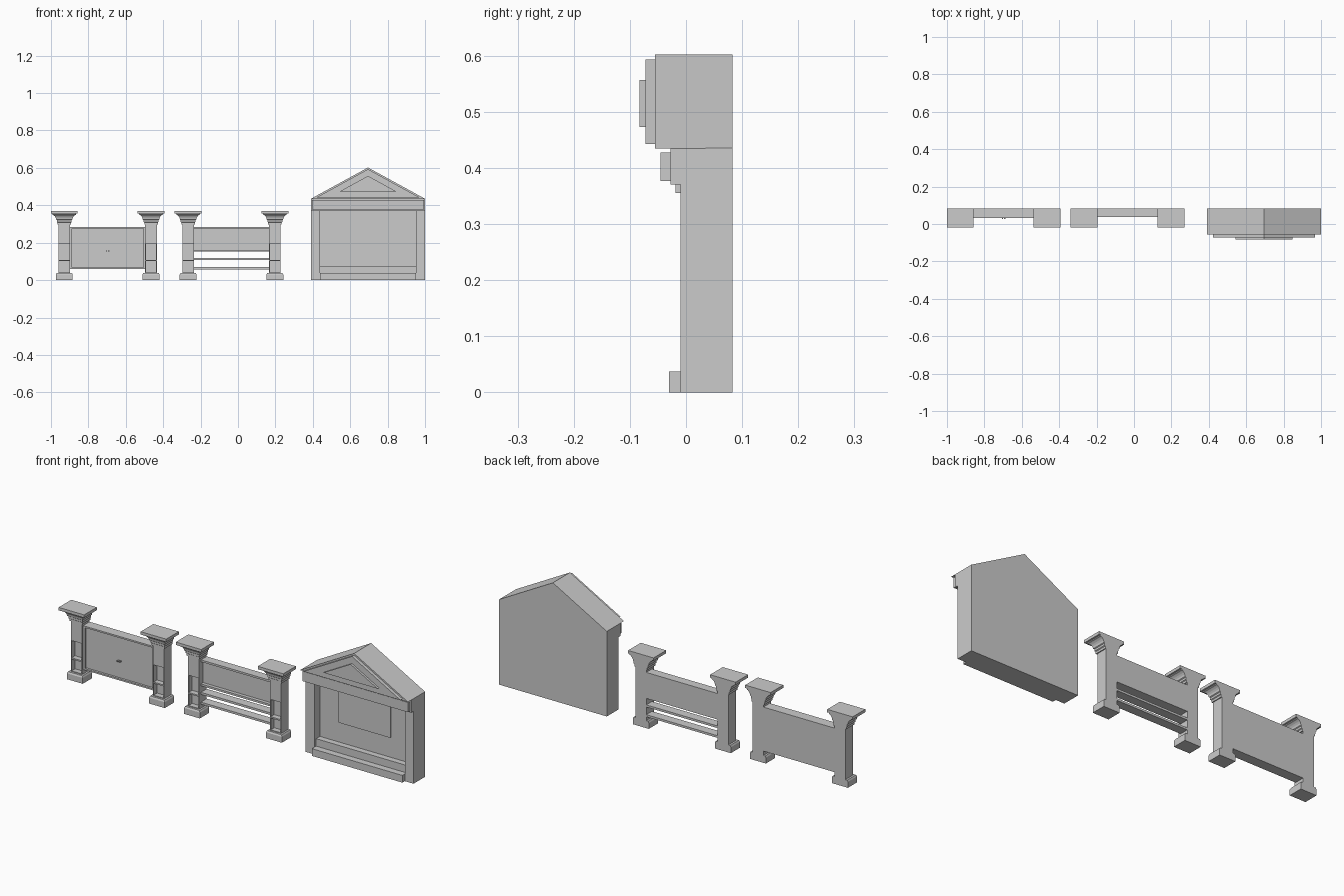
import bpy, bmesh

if "Cube" in bpy.data.objects:
    bpy.data.objects.remove(bpy.data.objects["Cube"])

BACK = 0.083  # every part is flush with this rear plane


def finish(name, bm):
    bmesh.ops.recalc_face_normals(bm, faces=bm.faces)
    mesh = bpy.data.meshes.new(name)
    bm.to_mesh(mesh)
    bm.free()
    obj = bpy.data.objects.new(name, mesh)
    bpy.context.collection.objects.link(obj)
    return obj


def prism(name, outline, y0, y1):
    """Extrude an (x, z) outline from y0 to y1."""
    bm = bmesh.new()
    a = [bm.verts.new((x, y0, z)) for x, z in outline]
    b = [bm.verts.new((x, y1, z)) for x, z in outline]
    bm.faces.new(a)
    bm.faces.new(b[::-1])
    n = len(a)
    for i in range(n):
        j = (i + 1) % n
        bm.faces.new((a[i], b[i], b[j], a[j]))
    return finish(name, bm)


def box(name, x0, x1, y0, y1, z0, z1):
    return prism(name, [(x0, z0), (x1, z0), (x1, z1), (x0, z1)], y0, y1)


# Half-pillar profile: (overhang, height)
PROFILE = [(.014, 0), (.014, .03), (.010, .038), (0, .038), (0, .105), (0, .2),
           (0, .297), (.005, .297), (.005, .308), (.009, .311), (.009, .321),
           (.013, .324), (.015, .334), (.020, .342), (.027, .348),
           (.032, .350), (.032, .355), (.041, .355), (.041, .37)]
NICHE_STEPS = (3, 4)  # profile segments that receive a niche


def pillar(name, cx, half=0.031, front=0.022):
    bm = bmesh.new()
    rings = []
    for o, z in PROFILE:
        w, f = half + o, front - o
        rings.append([bm.verts.new((cx + x, y, z)) for x, y in
                      ((-w, BACK), (-w, f), (w, f), (w, BACK))])
    niches = []
    for k, (lo, hi) in enumerate(zip(rings, rings[1:])):
        for i in range(4):
            j = (i + 1) % 4
            face = bm.faces.new((lo[i], lo[j], hi[j], hi[i]))
            if i == 1 and k in NICHE_STEPS:
                niches.append(face)
    bm.faces.new(rings[0][::-1])
    bm.faces.new(rings[-1])
    bmesh.ops.recalc_face_normals(bm, faces=bm.faces)
    # Two stacked niches; the strip between them reads as a shelf
    bmesh.ops.inset_individual(bm, faces=niches, thickness=0.005, depth=0)
    bmesh.ops.inset_individual(bm, faces=niches, thickness=0, depth=-0.028)
    return finish(name, bm)


# Pillars of both fences
SPAN = 0.232
for label, cx in (("solid_fence", -0.697), ("open_fence", -0.0345)):
    for side, s in (("left", -1), ("right", 1)):
        pillar(f"{label}_{side}_pillar", cx + s * SPAN)

# Solid fence: recessed panel in a thin frame, with a small pair of knobs
c, h = -0.697, SPAN - 0.03
box("solid_panel", c - h, c + h, 0.042, BACK, 0.06, 0.285)
box("solid_top_rail", c - h, c + h, 0.031, 0.042, 0.277, 0.285)
box("solid_bottom_rail", c - h, c + h, 0.031, 0.042, 0.06, 0.068)
for s in (-1, 1):
    e = c + s * (h - 0.006)
    box("solid_side_stile", e - 0.005, e + 0.005, 0.031, 0.042, 0.068, 0.277)
    k = c + s * 0.006
    box("panel_knob", k - 0.003, k + 0.003, 0.026, 0.042, 0.153, 0.158)

# Open fence: upper panel between rails, and two slats below
c = -0.0345
box("open_panel", c - h, c + h, 0.055, BACK, 0.162, 0.275)
for name, z0, z1 in (("open_top_rail", .275, .285), ("open_panel_shelf", .152, .162),
                     ("upper_slat", .108, .119), ("lower_slat", .058, .069)):
    box(name, c - h, c + h, 0.037, BACK, z0, z1)

# Gabled shrine body
C, W, EAVE, APEX = 0.695, 0.305, 0.435, 0.602
SLOPE = (APEX - EAVE) / W
prism("rear_wall", [(C - W, 0), (C + W, 0), (C + W, EAVE), (C, APEX), (C - W, EAVE)],
      0.035, BACK)


def gable(name, z0, z1, y0, y1):
    w = (z1 - z0) / SLOPE
    prism(name, [(C - w, z0), (C + w, z0), (C, z1)], y0, y1)


# Stepped pediment
gable("roof_gable", EAVE, APEX, -0.055, 0.035)
gable("pediment_step", 0.443, 0.593, -0.072, -0.055)
gable("pediment_centre", 0.473, 0.557, -0.083, -0.072)

# Lintel and side piers framing the alcove
box("lintel", C - W, C + W, -0.028, 0.035, 0.37, EAVE)
box("lintel_band", C - W + 0.006, C + W - 0.006, -0.045, -0.028, 0.377, 0.427)
for side, s in (("left", -1), ("right", 1)):
    xs = sorted((C + s * W, C + s * 0.256))
    box(f"{side}_pier", xs[0], xs[1], -0.01, 0.035, 0, 0.37)

# Steps and wall plaque inside the alcove
box("front_step", C - 0.256, C + 0.256, -0.03, 0.035, 0, 0.037)
box("rear_step", C - 0.256, C + 0.256, 0.004, 0.035, 0.037, 0.075)
box("wall_plaque", C - 0.147, C + 0.147, 0.029, 0.035, 0.177, 0.34)
